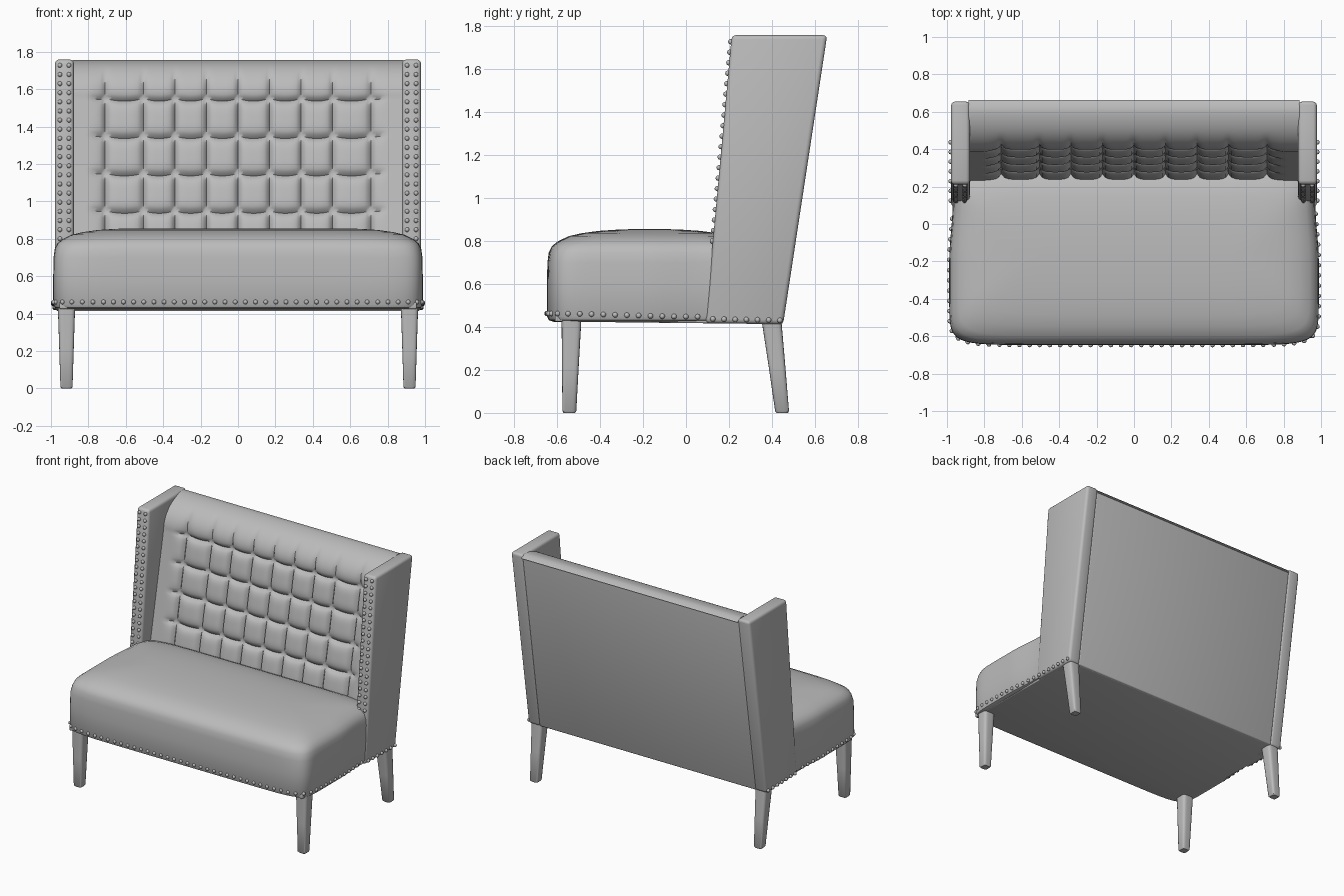
import bpy, bmesh, math
from mathutils import Vector, Matrix

if "Cube" in bpy.data.objects:
    bpy.data.objects.remove(bpy.data.objects["Cube"], do_unlink=True)

fabric = bpy.data.materials.new("grey upholstery")
fabric.use_nodes = True
GREY = (0.5, 0.5, 0.5, 1)
fabric.diffuse_color = GREY
fabric.node_tree.nodes["Principled BSDF"].inputs["Base Color"].default_value = GREY


def finish(bm, name, angle=40):
    bmesh.ops.recalc_face_normals(bm, faces=bm.faces)
    mesh = bpy.data.meshes.new(name)
    bm.to_mesh(mesh)
    bm.free()
    mesh.materials.append(fabric)
    obj = bpy.data.objects.new(name, mesh)
    bpy.context.collection.objects.link(obj)
    bpy.ops.object.select_all(action='DESELECT')
    obj.select_set(True)
    bpy.context.view_layer.objects.active = obj
    bpy.ops.object.shade_smooth_by_angle(angle=math.radians(angle))
    return obj


def bridge(bm, rows, closed):
    for a, b in zip(rows, rows[1:]):
        for i in range(len(a) if closed else len(a) - 1):
            j = (i + 1) % len(a)
            bm.faces.new((a[i], a[j], b[j], b[i]))


def loft(name, rings):
    """Skin closed rings of points and cap both ends."""
    bm = bmesh.new()
    rows = [[bm.verts.new(p) for p in ring] for ring in rings]
    bridge(bm, rows, True)
    bm.faces.new(rows[0])
    bm.faces.new(rows[-1])
    return finish(bm, name)


def slab(name, profile, x0, x1, bevel):
    """Extrude a side profile of (y, z) points across x, with soft edges."""
    bm = bmesh.new()
    face = bm.faces.new([bm.verts.new((x0, y, z)) for y, z in profile])
    ext = bmesh.ops.extrude_face_region(bm, geom=[face])
    bmesh.ops.translate(bm, vec=(x1 - x0, 0, 0),
                        verts=[v for v in ext["geom"] if isinstance(v, bmesh.types.BMVert)])
    bmesh.ops.bevel(bm, geom=bm.edges[:], offset=bevel, segments=3, profile=0.5, affect='EDGES')
    return finish(bm, name)


def smooth(t):
    t = max(0, min(1, t))
    return t * t * (3 - 2 * t)


def squircle(cx, cy, a, b, n, count):
    """Rounded rectangle outline as (x, y) points, evenly spread."""
    pts = []
    for k in range(4 * count):
        side, t = divmod(k, count)
        u = -1 + 2 * t / count
        px, py = [(u, -1), (1, u), (-u, 1), (-1, -u)][side]
        s = (abs(px) ** n + abs(py) ** n) ** (-1 / n)
        pts.append((cx + a * px * s, cy + b * py * s))
    return pts


# Seat cushion: boxy sides, rolled edge and crowned top
def seat_outline(inset, n, count=40):
    pts = squircle(0, -0.17, 0.988 - inset, 0.477 - inset, n, count)
    return [(x * (1 - 0.018 * smooth((y + 0.2) / 0.3)), y) for x, y in pts]


seat_levels = [(0.03, 0.424, 11), (0.008, 0.432, 11), (0, 0.45, 11), (0, 0.6, 11), (0.002, 0.7, 11),
               (0.008, 0.745, 10), (0.022, 0.775, 10), (0.05, 0.798, 9), (0.1, 0.822, 8),
               (0.16, 0.836, 7), (0.24, 0.847, 6), (0.33, 0.853, 5), (0.42, 0.856, 4), (0.47, 0.856, 4)]
loft("seat_cushion", [[(x, y, z) for x, y in seat_outline(d, n)] for d, z, n in seat_levels])

# Underside frame
slab("seat_base", [(-0.61, 0.425), (0.44, 0.413), (0.44, 0.46), (-0.61, 0.46)], -0.955, 0.955, 0.006)

# Side wings
wing_profile = [(0.09, 0.418), (0.452, 0.412), (0.657, 1.758), (0.213, 1.758)]
for side, name in ((1, "left_wing"), (-1, "right_wing")):
    slab(name, wing_profile, side * 0.878, side * 0.978, 0.02)

# Flat rear panel with a thin welt along its top
slab("rear_panel", [(0.3, 0.418), (0.45, 0.414), (0.65, 1.735), (0.6, 1.74)], -0.885, 0.885, 0.008)
bm = bmesh.new()
bmesh.ops.create_cone(bm, cap_ends=True, segments=8, radius1=0.007, radius2=0.007, depth=1.76,
                      matrix=Matrix.Translation((0, 0.648, 1.735)) @ Matrix.Rotation(math.pi / 2, 4, 'Y'))
finish(bm, "rear_welt")

# Tufted backrest: grid of pillows between seams, rolling over at the top
X_SEAMS = [-0.71, -0.505, -0.338, -0.168, 0, 0.168, 0.338, 0.505, 0.71]
Z_SEAMS = [0.75, 0.95, 1.15, 1.35, 1.55]
CELL = 12


def puff(u):
    return (1 - abs(2 * u - 1) ** 3.5) ** 0.6


columns = []                      # x, height, seam weight, position in cell
edges = [-0.885] + X_SEAMS + [0.885]
for i, (a, b) in enumerate(zip(edges, edges[1:])):
    for k in range(CELL + (i == len(edges) - 2)):
        u = k / CELL
        x = a + (b - a) * u
        g = puff(u)
        if i == 0:
            g = 1 if u < 0.5 else g
        if i == len(edges) - 2:
            g = 1 if u > 0.5 else g
        columns.append((x, g, 1 - smooth((abs(x) - 0.71) / 0.1), 4 * u * (1 - u)))

rows = []                         # y, z, height, seam weight
for a, b in zip(Z_SEAMS, Z_SEAMS[1:]):
    for k in range(CELL):
        z = a + (b - a) * k / CELL
        rows.append((0.42 + (z - 1.55) * 0.2, z, puff(k / CELL), 1))
for k in range(19):
    t = k / 18
    ang = t * math.pi / 2
    rows.append((0.62 - 0.2 * math.cos(ang), 1.55 + 0.17 * math.sin(ang),
                 puff(t) if t < 0.5 else 1, 1 - smooth(t / 0.65)))
rows.append((0.645, 1.705, 1, 0))

bm = bmesh.new()
grid = []
for r, (y, z, gz, wz) in enumerate(rows):
    y0, z0 = rows[max(r - 1, 0)][:2]
    y1, z1 = rows[min(r + 1, len(rows) - 1)][:2]
    normal = Vector((0, z0 - z1, y1 - y0)).normalized()
    line = []
    for x, gx, wx, mid in columns:
        height = 0.036 * (1 - (1 - gx) * wz) * (1 - (1 - gz) * wx)
        sag = 0.014 * mid * wz * wx
        line.append(bm.verts.new(Vector((x, y, z - sag)) + normal * height))
    grid.append(line)
bridge(bm, grid, False)
finish(bm, "tufted_backrest", 60)

# Tapered legs, the rear pair raked backwards
for side, word in ((1, "left"), (-1, "right")):
    for end, top_y, foot_y in (("front", -0.533, -0.543), ("rear", 0.398, 0.448)):
        rings = []
        for z, t, grow in ((0, 0, -0.006), (0.008, 0.02, 0), (0.22, 0.5, 0), (0.43, 1, 0)):
            half = 0.032 + 0.014 * t + grow
            pts = squircle(side * 0.917, foot_y + (top_y - foot_y) * t, half, half, 5, 6)
            rings.append([(x, y, z) for x, y in pts])
        loft(f"{end}_{word}_leg", rings)


# Nail heads
def studs(name, points, radius=0.0125):
    bm = bmesh.new()
    for p in points:
        bmesh.ops.create_uvsphere(bm, u_segments=10, v_segments=6, radius=radius,
                                  matrix=Matrix.Translation(p))
    finish(bm, name, 60)


spots = []
for side in (-1, 1):
    for x in (0.904, 0.952):
        for k in range(20):
            z = 1.727 - 0.0488 * k
            spots.append((side * x, 0.09 + (z - 0.418) * 0.0918 - 0.002, z))
studs("wing_nail_heads", spots)

spots, travelled = [], 0
outline = seat_outline(0, 11, 400)
path = outline[1200:] + outline[:800]
path = [p for p in path if p[1] < 0.085]
for p, q in zip(path, path[1:]):
    travelled += math.dist(p, q)
    if travelled > 0.053:
        travelled = 0
        spots.append((q[0], q[1], 0.462 - 0.015 * smooth((q[1] + 0.65) / 0.75)))
for side in (-1, 1):
    for k in range(7):
        spots.append((side * 0.98, 0.125 + 0.052 * k, 0.437 - 0.001 * k))
studs("seat_nail_heads", spots)
